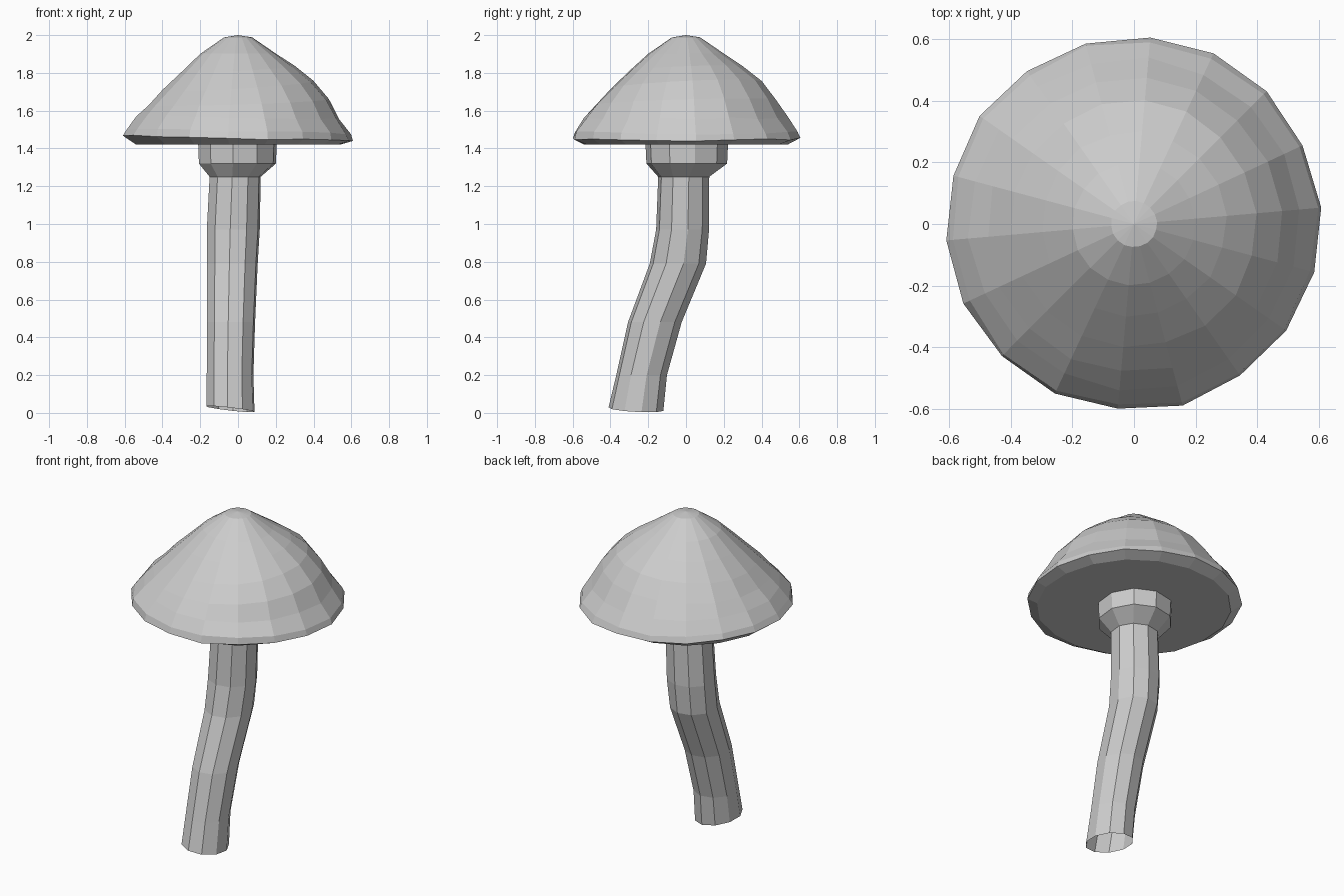
import bpy, bmesh, math, random

if "Cube" in bpy.data.objects:
    bpy.data.objects.remove(bpy.data.objects["Cube"])
random.seed(4)


def loft(name, rings, top=None, bottom=False):
    """Join equal-count rings of points into a flat-shaded skin, bottom to top."""
    bm = bmesh.new()
    loops = [[bm.verts.new(p) for p in ring] for ring in rings]
    n = len(loops[0])
    for a, b in zip(loops, loops[1:]):
        for i in range(n):
            j = (i + 1) % n
            bm.faces.new((a[i], a[j], b[j], b[i]))
    if bottom:
        bm.faces.new(loops[0][::-1])
    if top:
        tip = bm.verts.new(top)
        for i in range(n):
            bm.faces.new((loops[-1][i], loops[-1][(i + 1) % n], tip))
    me = bpy.data.meshes.new(name)
    bm.to_mesh(me)
    bm.free()
    ob = bpy.data.objects.new(name, me)
    bpy.context.collection.objects.link(ob)
    return ob


def ring(n, cx, cy, z, rx, ry, turn=0.0, tilt=(0, 0)):
    pts = []
    for i in range(n):
        a = math.tau * i / n + turn
        c, s = math.cos(a), math.sin(a)
        pts.append((cx + rx * c, cy + ry * s, z + tilt[0] * c + tilt[1] * s))
    return pts


# Cap: hand-carved dome, fuller towards the back right, flat underneath
SIDES = 18
profile = [(0.545, 1.42, 0), (0.607, 1.455, 0), (0.595, 1.49, 0),
           (0.54, 1.565, 0.005), (0.48, 1.645, 0.02), (0.40, 1.735, 0.03),
           (0.30, 1.822, 0.018), (0.20, 1.902, 0.0), (0.075, 1.988, 0.0)]
cap = []
for k, (r, z, lift) in enumerate(profile):
    pts = []
    for i in range(SIDES):
        a = math.tau * (i + 0.25) / SIDES
        rr = r * (1 + random.uniform(-0.012, 0.01))
        zz = z + lift * math.cos(a - 0.7)
        if 0 < k < 4:
            zz -= 0.012 * math.cos(a)
            zz += random.uniform(-0.006, 0.006)
        pts.append((rr * math.cos(a), rr * math.sin(a), zz))
    cap.append(pts)
loft("cap", cap, top=(0, 0, 2.0), bottom=True)

# Stem: bent ten-sided tube with a slanted open foot, flaring into the collar
path = [(-0.04, -0.265, 0.02, 0.130, 0.146),
        (-0.042, -0.235, 0.20, 0.126, 0.135),
        (-0.037, -0.165, 0.48, 0.130, 0.143),
        (-0.03, -0.043, 0.79, 0.137, 0.150),
        (-0.025, -0.018, 0.97, 0.143, 0.141),
        (-0.015, -0.012, 1.25, 0.138, 0.136)]
stem = []
for k, (x, y, z, rx, ry) in enumerate(path):
    slant = (-0.015, -0.008) if k == 0 else (0, 0)
    stem.append(ring(10, x, y, z, rx, ry, 0.2, slant))
stem += [ring(10, -0.003, 0.004, 1.32, 0.208, 0.215, 0.2),
         ring(10, -0.003, 0.004, 1.425, 0.212, 0.220, 0.2)]
loft("stem_and_collar", stem)
